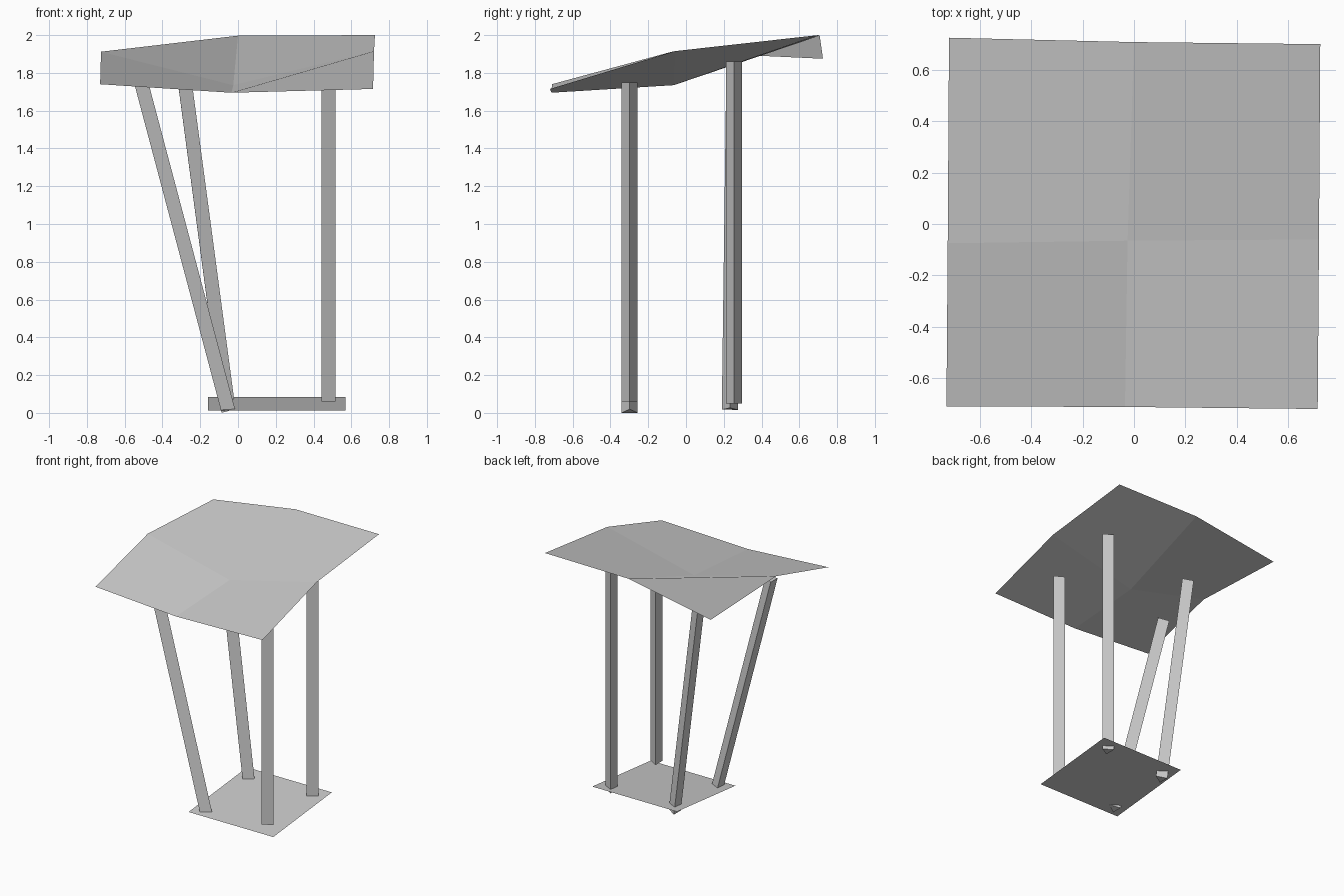
import bpy, bmesh, math
from mathutils import Vector

if "Cube" in bpy.data.objects:
    bpy.data.objects.remove(bpy.data.objects["Cube"])

GREY = (0.6, 0.6, 0.6, 1.0)
mat = bpy.data.materials.new("plain_grey")
mat.use_nodes = True
mat.diffuse_color = GREY
mat.node_tree.nodes["Principled BSDF"].inputs["Base Color"].default_value = GREY


def finish(name, bm):
    mesh = bpy.data.meshes.new(name)
    bm.to_mesh(mesh)
    bm.free()
    mesh.materials.append(mat)
    bpy.context.collection.objects.link(bpy.data.objects.new(name, mesh))


def sheet(name, rows):
    """Thin sheet of quads from rows of points, front to back, each left to right."""
    bm = bmesh.new()
    grid = [[bm.verts.new(p) for p in row] for row in rows]
    for front, back in zip(grid, grid[1:]):
        for i in range(len(front) - 1):
            bm.faces.new((front[i], front[i + 1], back[i + 1], back[i]))
    finish(name, bm)


def post(name, foot, top, radius=0.049):
    """Three-sided post with ends square to its axis."""
    foot, top = Vector(foot), Vector(top)
    turn = Vector((0, 0, 1)).rotation_difference(top - foot)
    bm = bmesh.new()
    rings = []
    for end in (foot, top):
        ring = []
        for i in range(3):
            a = math.tau * i / 3
            ring.append(bm.verts.new(end + turn @ Vector((math.cos(a), math.sin(a), 0)) * radius))
        rings.append(ring)
    low, high = rings
    for i in range(3):
        j = (i + 1) % 3
        bm.faces.new((low[i], low[j], high[j], high[i]))
    bm.faces.new(low[::-1])
    bm.faces.new(high)
    finish(name, bm)


# folded roof sheet
sheet("roof", [
    [(-0.73, -0.71, 1.74), (-0.035, -0.712, 1.695), (0.715, -0.72, 1.715)],
    [(-0.725, -0.075, 1.912), (-0.025, -0.065, 1.735), (0.72, -0.06, 1.915)],
    [(-0.72, 0.725, 1.875), (0, 0.708, 1.997), (0.725, 0.70, 2.0)],
])

# sloping floor sheet
sheet("floor", [
    [(-0.16, -0.38, 0.012), (0.57, -0.38, 0.012)],
    [(-0.16, 0.34, 0.085), (0.57, 0.34, 0.085)],
])

# upright posts on the left, leaning posts on the right
post("front_left_post", (0.466, -0.298, 0.06), (0.466, -0.298, 1.75))
post("back_left_post", (0.466, 0.255, 0.05), (0.466, 0.255, 1.86))
post("front_right_post", (-0.063, -0.298, 0.007), (-0.527, -0.298, 1.755))
post("back_right_post", (-0.063, 0.232, 0.02), (-0.295, 0.255, 1.76))
